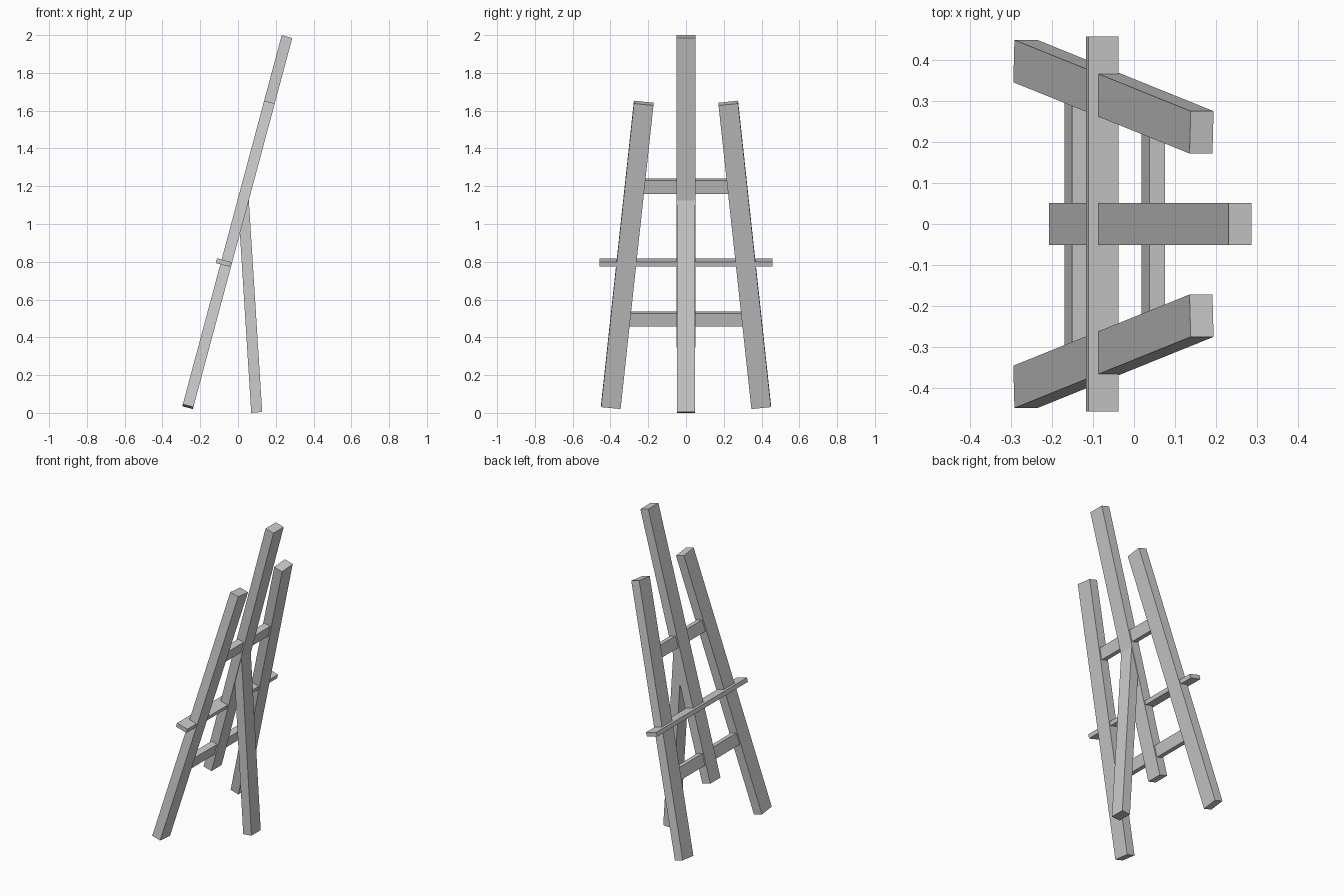
import bpy, bmesh, math
from mathutils import Vector, Matrix

if "Cube" in bpy.data.objects:
    bpy.data.objects.remove(bpy.data.objects["Cube"])

TILT = math.radians(15)
UP = Vector((math.sin(TILT), 0, math.cos(TILT)))      # along the leaning frame
BACK = Vector((math.cos(TILT), 0, -math.sin(TILT)))   # frame normal, to the rear
BASE = Vector((-0.265, 0, 0.035))

grey = bpy.data.materials.new("plain grey")
grey.diffuse_color = (0.6, 0.6, 0.6, 1)
grey.use_nodes = True
grey.node_tree.nodes["Principled BSDF"].inputs["Base Color"].default_value = grey.diffuse_color


def finish(name, bm):
    bmesh.ops.recalc_face_normals(bm, faces=bm.faces)
    mesh = bpy.data.meshes.new(name)
    bm.to_mesh(mesh)
    bm.free()
    mesh.materials.append(grey)
    bpy.context.collection.objects.link(bpy.data.objects.new(name, mesh))


def on_frame(z, y=0.0, back=0.0):
    """Point on the leaning plane at height z."""
    p = BASE + UP * ((z - BASE.z) / UP.z) + BACK * back
    p.y = y
    return p


def beam(name, a, b, width, depth):
    """Rectangular bar from a to b; depth is measured along the frame normal."""
    d = (b - a).normalized()
    side = BACK.cross(d)
    rot = Matrix((BACK, side, d)).transposed().to_4x4()
    bm = bmesh.new()
    bmesh.ops.create_cube(bm, size=1, matrix=Matrix.Translation((a + b) / 2) @ rot
                          @ Matrix.Diagonal((depth, width, (b - a).length, 1)))
    finish(name, bm)


# Leaning frame: two splayed legs and the central mast
for s, label in ((-1, "left"), (1, "right")):
    beam(label + "_leg", on_frame(0.033, s * 0.398), on_frame(1.64, s * 0.224), 0.104, 0.058)
beam("mast", on_frame(0.353), on_frame(1.992), 0.103, 0.058)

# Crossbars and canvas ledge
beam("lower_crossbar", on_frame(0.497, -0.34), on_frame(0.497, 0.34), 0.073, 0.04)
beam("upper_crossbar", on_frame(1.2, -0.26), on_frame(1.2, 0.26), 0.073, 0.04)
beam("ledge", on_frame(0.792, -0.458, -0.016), on_frame(0.792, 0.458, -0.016), 0.026, 0.076)

# Rear leg, cut flush against the back of the mast
bm = bmesh.new()
profile = [(0.07, 0.0), (0.128, 0.005), (0.057, 1.13), (0.01, 0.95)]
face = bm.faces.new([bm.verts.new((x, -0.047, z)) for x, z in profile])
out = bmesh.ops.extrude_face_region(bm, geom=[face])
bmesh.ops.translate(bm, vec=(0, 0.094, 0),
                    verts=[v for v in out["geom"] if isinstance(v, bmesh.types.BMVert)])
finish("rear_leg", bm)
